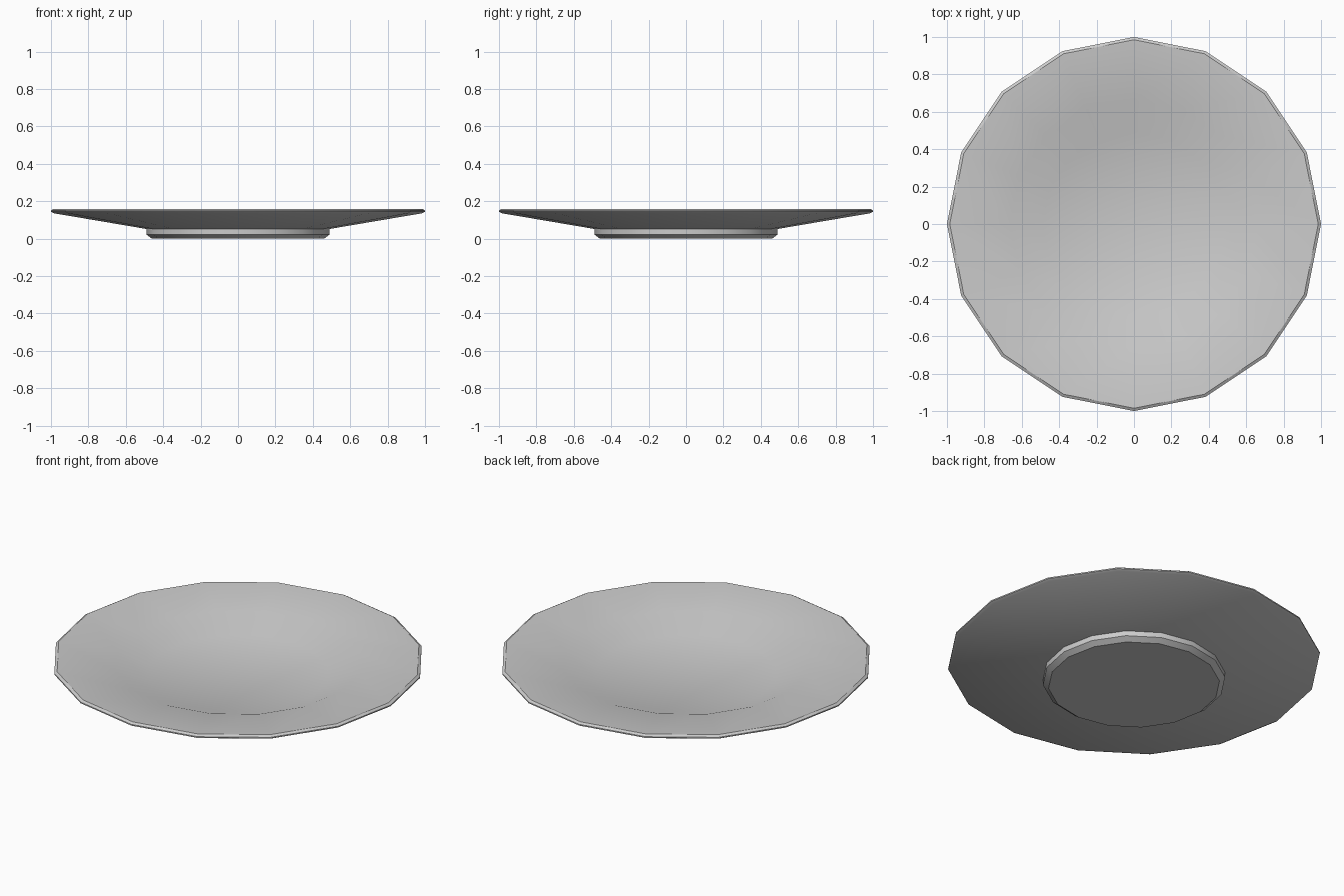
import bpy, bmesh, math

if "Cube" in bpy.data.objects:
    bpy.data.objects.remove(bpy.data.objects["Cube"])

SIDES = 16

# Plate half-section (radius, height): foot, underside, rim, well
profile = [
    (0.46, 0.0), (0.49, 0.022), (0.49, 0.052),
    (0.985, 0.136), (1.0, 0.144), (1.0, 0.151), (0.985, 0.16),
    (0.665, 0.135), (0.49, 0.07),
]

bm = bmesh.new()
rings = []
for r, z in profile:
    rings.append([bm.verts.new((r * math.cos(2 * math.pi * i / SIDES),
                                r * math.sin(2 * math.pi * i / SIDES), z))
                  for i in range(SIDES)])

# Skin between neighbouring rings
for a, b in zip(rings, rings[1:]):
    for i in range(SIDES):
        j = (i + 1) % SIDES
        bm.faces.new((a[i], a[j], b[j], b[i]))

# Flat base and flat well floor
bm.faces.new(list(reversed(rings[0])))
bm.faces.new(rings[-1])
bmesh.ops.recalc_face_normals(bm, faces=bm.faces)

mesh = bpy.data.meshes.new("plate")
bm.to_mesh(mesh)
bm.free()
plate = bpy.data.objects.new("plate", mesh)
bpy.context.collection.objects.link(plate)

# Smooth around the dish, crisp at foot and rim
bpy.context.view_layer.objects.active = plate
plate.select_set(True)
bpy.ops.object.shade_smooth_by_angle(angle=math.radians(30))
